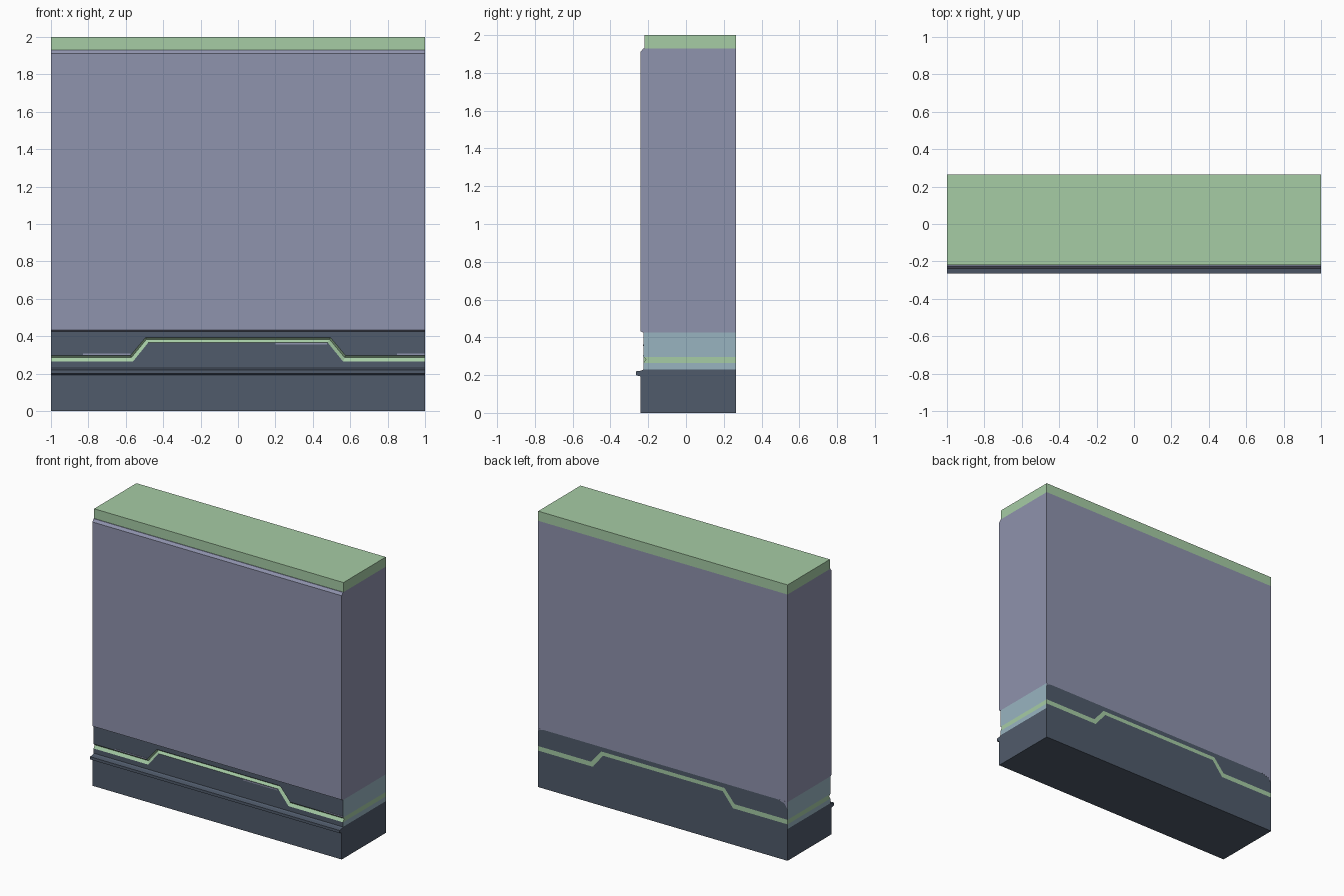
import bpy, bmesh

if "Cube" in bpy.data.objects:
    bpy.data.objects.remove(bpy.data.objects["Cube"])

def lin(c):
    c /= 255
    return c / 12.92 if c <= 0.04045 else ((c + 0.055) / 1.055) ** 2.4

def material(name, r, g, b):
    m = bpy.data.materials.new(name)
    m.diffuse_color = (lin(r), lin(g), lin(b), 1)
    m.use_nodes = True
    m.node_tree.nodes["Principled BSDF"].inputs["Base Color"].default_value = m.diffuse_color
    return m

GREEN = material("pale green", 166, 204, 165)
PURPLE = material("grey purple", 143, 147, 173)
DARK = material("dark slate", 80, 91, 107)
TEAL = material("pale teal", 152, 180, 192)
BACK = 0.265

def loft(name, sections, mat, end_mat=None):
    """Join matching closed sections into a solid; faces looking along x may differ in colour."""
    bm = bmesh.new()
    rings = [[bm.verts.new(p) for p in s] for s in sections]
    n = len(rings[0])
    for a, b in zip(rings, rings[1:]):
        for i in range(n):
            j = (i + 1) % n
            bm.faces.new((a[i], a[j], b[j], b[i]))
    bm.faces.new(rings[0])
    bm.faces.new(rings[-1])
    bmesh.ops.recalc_face_normals(bm, faces=bm.faces)
    bm.normal_update()
    if end_mat:
        for f in bm.faces:
            if all(abs(abs(v.co.x) - 1) < 1e-4 for v in f.verts):
                f.material_index = 1
    me = bpy.data.meshes.new(name)
    bm.to_mesh(me)
    bm.free()
    me.materials.append(mat)
    if end_mat:
        me.materials.append(end_mat)
    ob = bpy.data.objects.new(name, me)
    bpy.context.collection.objects.link(ob)
    return ob

def along_x(name, profile, mat):
    return loft(name, [[(x, y, z) for y, z in profile] for x in (-1, 1)], mat)

def along_y(name, outline, y0, y1, mat, end_mat=None):
    return loft(name, [[(x, y, z) for x, z in outline] for y in (y0, y1)], mat, end_mat)

# Top cap, main panel with chamfered lips, base with ledge
along_x("top_cap", [(-.22, 1.93), (BACK, 1.93), (BACK, 2), (-.22, 2)], GREEN)
along_x("wall_panel", [(-.225, .425), (BACK, .425), (BACK, 1.93), (-.225, 1.93),
                       (-.24, 1.912), (-.24, .432)], PURPLE)
along_x("base", [(-.24, 0), (BACK, 0), (BACK, .23), (-.225, .23), (-.235, .224),
                 (-.265, .22), (-.265, .2), (-.24, .193)], DARK)

# Stepped path of the light strip
low = [(-1, .264), (-.562, .264), (-.48, .366), (.48, .366), (.562, .264), (1, .264)]
high = [(-1, .297), (-.575, .297), (-.494, .393), (.494, .393), (.575, .297), (1, .297)]

# Trim bands below and above the strip, pale at the ends
along_y("lower_band", [(-1, .23)] + low + [(1, .23)], -.225, BACK, DARK, TEAL)
along_y("upper_band", [(-1, .425)] + high + [(1, .425)], -.225, BACK, DARK, TEAL)

# Light strip with a V groove in its front
def strip_section(a, b):
    def at(t, y):
        return (a[0] + (b[0] - a[0]) * t, y, a[1] + (b[1] - a[1]) * t)
    return [at(0, BACK), at(0, -.225), at(.65, -.212), at(1, -.225), at(1, BACK)]

loft("light_strip", [strip_section(a, b) for a, b in zip(low, high)], GREEN)

# Thin trim plates beside the strip
for i, (x0, x1, z) in enumerate([(-.83, -.575, .299), (.85, 1, .299), (.2, .475, .355)]):
    along_y(f"trim_plate_{i}", [(x0, z), (x1, z), (x1, z + .008), (x0, z + .008)],
            -.227, -.22, PURPLE)

# Cut corners of the band on the back
for side, w, h in ((-1, .08, .055), (1, .05, .02)):
    along_y("back_corner", [(side, .426), (side * (1 - w), .426),
                            (side * (1 - w * .3), .426 - h * .3), (side, .426 - h)],
            BACK - .004, BACK + .0008, PURPLE)
